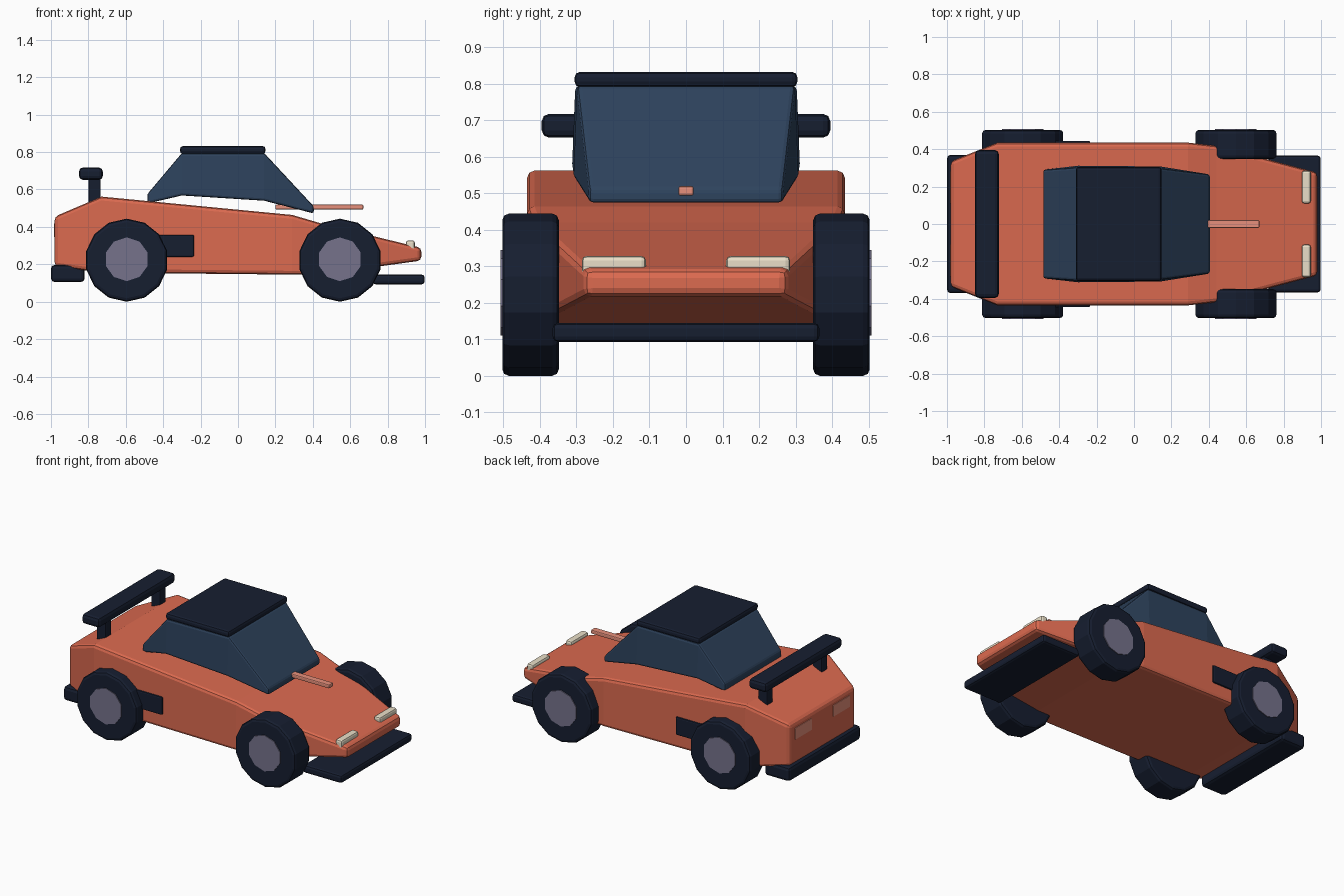
import bpy, bmesh, math
from mathutils import Matrix

if "Cube" in bpy.data.objects:
    bpy.data.objects.remove(bpy.data.objects["Cube"])


def material(name, rgb):
    m = bpy.data.materials.new(name)
    m.diffuse_color = (*rgb, 1)
    m.use_nodes = True
    m.node_tree.nodes["Principled BSDF"].inputs["Base Color"].default_value = m.diffuse_color
    return m


ORANGE = material("orange paint", (0.72, 0.145, 0.08))
PALE = material("pale orange", (0.80, 0.28, 0.20))
DARK = material("dark navy", (0.008, 0.013, 0.03))
GLASS = material("blue glass", (0.027, 0.056, 0.11))
METAL = material("wheel grey", (0.18, 0.17, 0.26))
CREAM = material("cream lamp", (0.82, 0.74, 0.58))


def finish(name, bm, mat, bevel):
    """Turn a bmesh into a flat shaded object with softened edges."""
    bmesh.ops.recalc_face_normals(bm, faces=bm.faces)
    mesh = bpy.data.meshes.new(name)
    bm.to_mesh(mesh)
    bm.free()
    mesh.materials.append(mat)
    obj = bpy.data.objects.new(name, mesh)
    bpy.context.collection.objects.link(obj)
    if bevel:
        mod = obj.modifiers.new("bevel", 'BEVEL')
        mod.width, mod.segments = bevel, 2
        mod.limit_method, mod.angle_limit = 'ANGLE', math.radians(30)
    return obj


def box(name, x, y, z, mat, bevel=0.01):
    """Box from (min, max) ranges on each axis."""
    bm = bmesh.new()
    bmesh.ops.create_cube(bm, size=1)
    for v in bm.verts:
        v.co = [r[0] if c < 0 else r[1] for c, r in zip(v.co, (x, y, z))]
    return finish(name, bm, mat, bevel)


def pair(name, x, y, z, mat, bevel=0.01):
    """Mirrored boxes on both sides of the car."""
    box(name + "_left", x, y, z, mat, bevel)
    box(name + "_right", x, (-y[1], -y[0]), z, mat, bevel)


def loft(name, sections, mat, bevel):
    """Symmetrical shell through rectangles (x, bottom half width, top half width, bottom, top)."""
    bm = bmesh.new()
    rings = [[bm.verts.new(p) for p in ((x, -wb, b), (x, wb, b), (x, wt, t), (x, -wt, t))]
             for x, wb, wt, b, t in sections]
    for r, s in zip(rings, rings[1:]):
        for i in range(4):
            j = (i + 1) % 4
            bm.faces.new((r[i], r[j], s[j], s[i]))
    bm.faces.new(rings[0])
    bm.faces.new(rings[-1])
    return finish(name, bm, mat, bevel)


def disc(name, x, y0, y1, z, radius, sides, mat, bevel):
    """Low sided cylinder along y, with a corner pointing up."""
    bm = bmesh.new()
    bmesh.ops.create_cone(bm, cap_ends=True, segments=sides, radius1=radius,
                          radius2=radius, depth=abs(y1 - y0))
    bmesh.ops.transform(bm, matrix=Matrix.Translation((x, (y0 + y1) / 2, z))
                        @ Matrix.Rotation(math.pi / 2, 4, 'X'), verts=bm.verts)
    return finish(name, bm, mat, bevel)


# Wedge body
loft("body", [(-0.98, 0.335, 0.335, 0.19, 0.455),
              (-0.73, 0.435, 0.435, 0.155, 0.562),
              (0.29, 0.435, 0.435, 0.145, 0.464),
              (0.44, 0.418, 0.418, 0.145, 0.42),
              (0.98, 0.275, 0.275, 0.22, 0.288)], ORANGE, 0.02)

# Glass cabin and roof
loft("cabin", [(-0.485, 0.29, 0.29, 0.525, 0.575),
               (-0.30, 0.312, 0.303, 0.568, 0.795),
               (0.14, 0.308, 0.298, 0.54, 0.795),
               (0.405, 0.265, 0.265, 0.472, 0.51)], GLASS, 0.012)
box("roof", (-0.31, 0.147), (-0.305, 0.305), (0.79, 0.832), DARK, 0.015)

# Bonnet strip
box("bonnet_strip", (0.20, 0.67), (-0.021, 0.021), (0.493, 0.519), PALE, 0.006)

# Lamps
pair("headlight", (0.898, 0.945), (0.11, 0.285), (0.265, 0.328), CREAM, 0.012)
pair("tail_light", (-0.984, -0.96), (0.11, 0.28), (0.345, 0.42), PALE, 0.003)

# Splitter and rear bumper
box("front_splitter", (0.72, 0.998), (-0.365, 0.365), (0.093, 0.145), DARK, 0.015)
box("rear_bumper", (-1.0, -0.82), (-0.37, 0.37), (0.105, 0.197), DARK, 0.02)

# Side intakes
pair("side_intake", (-0.52, -0.235), (0.40, 0.445), (0.24, 0.357), DARK, 0.008)

# Rear wing
box("wing_blade", (-0.85, -0.723), (-0.395, 0.395), (0.652, 0.717), DARK, 0.02)
pair("wing_post", (-0.80, -0.734), (0.25, 0.31), (0.52, 0.67), DARK, 0.008)

# Wheels: tyre and hub on each corner
for end, x in (("front", 0.545), ("rear", -0.595)):
    for side, s in (("left", 1), ("right", -1)):
        disc(f"{end}_{side}_tyre", x, s * 0.348, s * 0.503, 0.222, 0.222, 14, DARK, 0.018)
        disc(f"{end}_{side}_hub", x, s * 0.40, s * 0.508, 0.227, 0.117, 10, METAL, 0)
